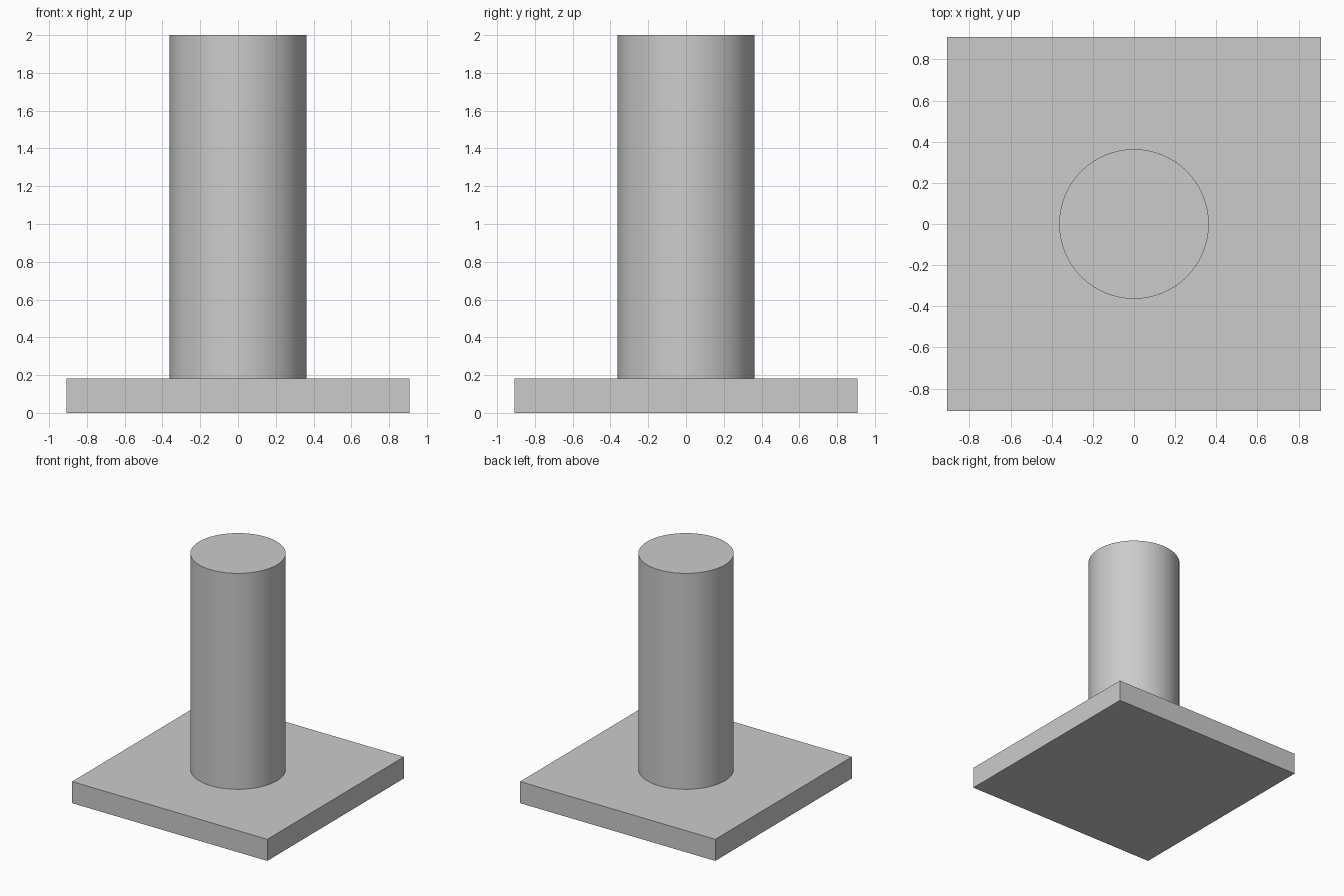
import bpy
import math

default = bpy.data.objects.get("Cube")
if default:
    bpy.data.objects.remove(default, do_unlink=True)

# Single plain grey
GREY = (0.6, 0.6, 0.6, 1.0)
grey = bpy.data.materials.new("plain grey")
grey.use_nodes = True
grey.diffuse_color = GREY
grey.node_tree.nodes["Principled BSDF"].inputs["Base Color"].default_value = GREY

UNIT = 2 / 11            # the plate thickness sets every other size
PLATE_SIDE = 10 * UNIT
POST_RADIUS = 2 * UNIT
POST_HEIGHT = 10 * UNIT


def finish(name):
    obj = bpy.context.object
    obj.name = obj.data.name = name
    obj.data.materials.append(grey)
    return obj


# Square base plate
bpy.ops.mesh.primitive_cube_add(size=1, location=(0, 0, UNIT / 2))
plate = finish("base_plate")
plate.scale = (PLATE_SIDE, PLATE_SIDE, UNIT)
bpy.ops.object.transform_apply(location=False, rotation=False, scale=True)

# Round post standing on the plate
bpy.ops.mesh.primitive_cylinder_add(
    vertices=64, radius=POST_RADIUS, depth=POST_HEIGHT,
    location=(0, 0, UNIT + POST_HEIGHT / 2))
finish("post")
bpy.ops.object.shade_smooth_by_angle(angle=math.radians(30))
